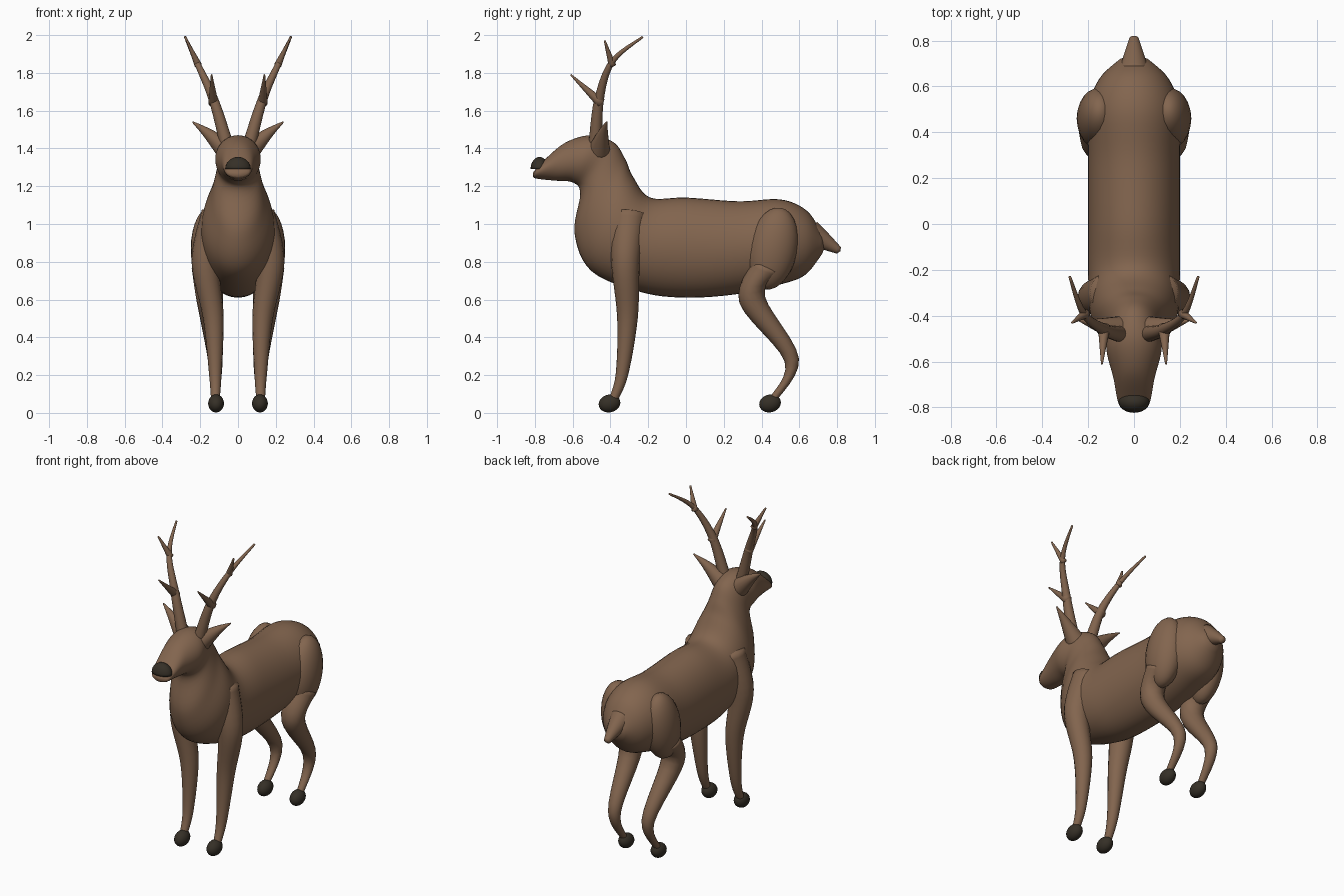
import bpy, bmesh, math
from mathutils import Vector

cube = bpy.data.objects.get("Cube")
if cube:
    bpy.data.objects.remove(cube)


def material(name, red, green, blue):
    mat = bpy.data.materials.new(name)
    mat.use_nodes = True
    mat.diffuse_color = (red, green, blue, 1)
    shader = mat.node_tree.nodes["Principled BSDF"]
    shader.inputs["Base Color"].default_value = mat.diffuse_color
    return mat


brown = material("brown hide", 0.225, 0.13, 0.077)
dark = material("dark horn", 0.036, 0.029, 0.02)


def finish(bm, name, mat):
    """Turn a bmesh into a smooth shaded object of one colour."""
    bmesh.ops.recalc_face_normals(bm, faces=bm.faces)
    mesh = bpy.data.meshes.new(name)
    bm.to_mesh(mesh)
    bm.free()
    mesh.materials.append(mat)
    for polygon in mesh.polygons:
        polygon.use_smooth = True
    obj = bpy.data.objects.new(name, mesh)
    bpy.context.collection.objects.link(obj)
    return obj


def spline(before, start, end, after, t):
    """Smooth curve from start to end, guided by the neighbouring points."""
    leave, arrive = (end - before) / 2, (after - start) / 2
    ease = t * t * (3 - 2 * t)
    pull = t * (1 - t)
    return start.lerp(end, ease) + leave * pull * (1 - t) - arrive * pull * t


def loft(name, frames, sides, steps=6):
    """Skin elliptical rings given as (centre, half axis, half axis)."""
    bm = bmesh.new()
    rings = []
    last = len(frames) - 1
    for i in range(last * steps + 1):
        k = min(i // steps, last - 1)
        near = [frames[max(0, min(last, k + offset))] for offset in range(-1, 3)]
        centre, u, v = (spline(*column, i / steps - k) for column in zip(*near))
        angles = [math.tau * s / sides for s in range(sides)]
        rings.append([bm.verts.new(centre + u * math.cos(angle) + v * math.sin(angle))
                      for angle in angles])
    for ring, following in zip(rings, rings[1:]):
        for s in range(sides):
            bm.faces.new((ring[s - 1], ring[s], following[s], following[s - 1]))
    # Slightly domed ends
    for ring, frame, inner in ((rings[0], frames[0], frames[1]),
                               (rings[-1], frames[-1], frames[-2])):
        outward = (frame[0] - inner[0]).normalized()
        radius = min(frame[1].length, frame[2].length)
        tip = bm.verts.new(frame[0] + outward * radius * 0.4)
        for s in range(sides):
            bm.faces.new((ring[s - 1], ring[s], tip))
    return finish(bm, name, brown)


def limb(name, side, thick, thin, *path):
    """Round tube along a path, tapering evenly from thick to thin."""
    points = [Vector((x * side, y, z)) for x, y, z in path]
    lengths = [(b - a).length for a, b in zip(points, points[1:])]
    frames = []
    for i, point in enumerate(points):
        along = points[min(i + 1, len(lengths))] - points[max(i - 1, 0)]
        along.normalize()
        across = Vector((1, 0, 0)).cross(along).normalized()
        radius = thick + (thin - thick) * sum(lengths[:i]) / sum(lengths)
        frames.append((point, along.cross(across) * radius, across * radius))
    return loft(name, frames, sides=16)


def ellipsoid(name, mat, centre, size, tilt=0):
    bm = bmesh.new()
    bmesh.ops.create_uvsphere(bm, u_segments=24, v_segments=14, radius=1)
    obj = finish(bm, name, mat)
    obj.location, obj.scale = centre, size
    obj.rotation_euler.x = tilt
    return obj


# Trunk, neck and head: upper y and z, lower y and z, half width
outline = [
    (0.72, 0.95, 0.72, 0.84, 0.06),
    (0.64, 1.07, 0.63, 0.73, 0.15),
    (0.5, 1.13, 0.5, 0.68, 0.2),
    (0.28, 1.12, 0.28, 0.63, 0.2),
    (0, 1.14, 0, 0.61, 0.2),
    (-0.19, 1.14, -0.24, 0.64, 0.2),
    (-0.28, 1.25, -0.5, 0.75, 0.19),
    (-0.32, 1.34, -0.59, 0.95, 0.14),
    (-0.38, 1.43, -0.56, 1.16, 0.11),
    (-0.5, 1.47, -0.6, 1.22, 0.12),
    (-0.64, 1.43, -0.7, 1.23, 0.09),
    (-0.76, 1.33, -0.79, 1.24, 0.07),
    (-0.79, 1.3, -0.81, 1.25, 0.05),
]
body_frames = []
for upper_y, upper_z, lower_y, lower_z, width in outline:
    upper, lower = Vector((0, upper_y, upper_z)), Vector((0, lower_y, lower_z))
    body_frames.append(((upper + lower) / 2, Vector((width, 0, 0)), (upper - lower) / 2))
loft("body", body_frames, sides=40)

# Nose pad, flat underneath
nose = ellipsoid("nose", dark, (0, -0.775, 1.29), (0.068, 0.048, 0.065))
for vertex in nose.data.vertices:
    vertex.co.z = max(vertex.co.z, 0)

# Tail
limb("tail", 1, 0.07, 0.02, (0, 0.66, 0.95), (0, 0.73, 0.91), (0, 0.81, 0.86))

for side, label in ((1, "left"), (-1, "right")):
    # Legs
    limb(label + "_front_leg", side, 0.095, 0.022,
         (0.1, -0.3, 1.05), (0.17, -0.32, 0.8), (0.13, -0.31, 0.5),
         (0.12, -0.34, 0.2), (0.12, -0.39, 0.06))
    ellipsoid(label + "_thigh", brown, (side * 0.15, 0.46, 0.87), (0.1, 0.13, 0.22), -0.2)
    limb(label + "_hind_leg", side, 0.085, 0.02,
         (0.16, 0.43, 0.77), (0.15, 0.35, 0.6), (0.12, 0.56, 0.28), (0.12, 0.46, 0.07))

    # Hooves
    for part, y in (("front", -0.405), ("hind", 0.445)):
        ellipsoid(f"{label}_{part}_hoof", dark, (side * 0.116, y, 0.05),
                  (0.042, 0.058, 0.047), 0.25)

    # Ear
    limb(label + "_ear", side, 0.06, 0.004,
         (0.06, -0.46, 1.39), (0.16, -0.44, 1.48), (0.24, -0.42, 1.54))

    # Antler beam and tines
    limb(label + "_antler", side, 0.036, 0.006,
         (0.06, -0.48, 1.42), (0.13, -0.46, 1.66), (0.22, -0.39, 1.86), (0.28, -0.23, 1.99))
    limb(label + "_front_tine", side, 0.027, 0.004, (0.13, -0.45, 1.64), (0.14, -0.61, 1.79))
    limb(label + "_upper_tine", side, 0.02, 0.005, (0.21, -0.39, 1.84), (0.27, -0.43, 1.97))
